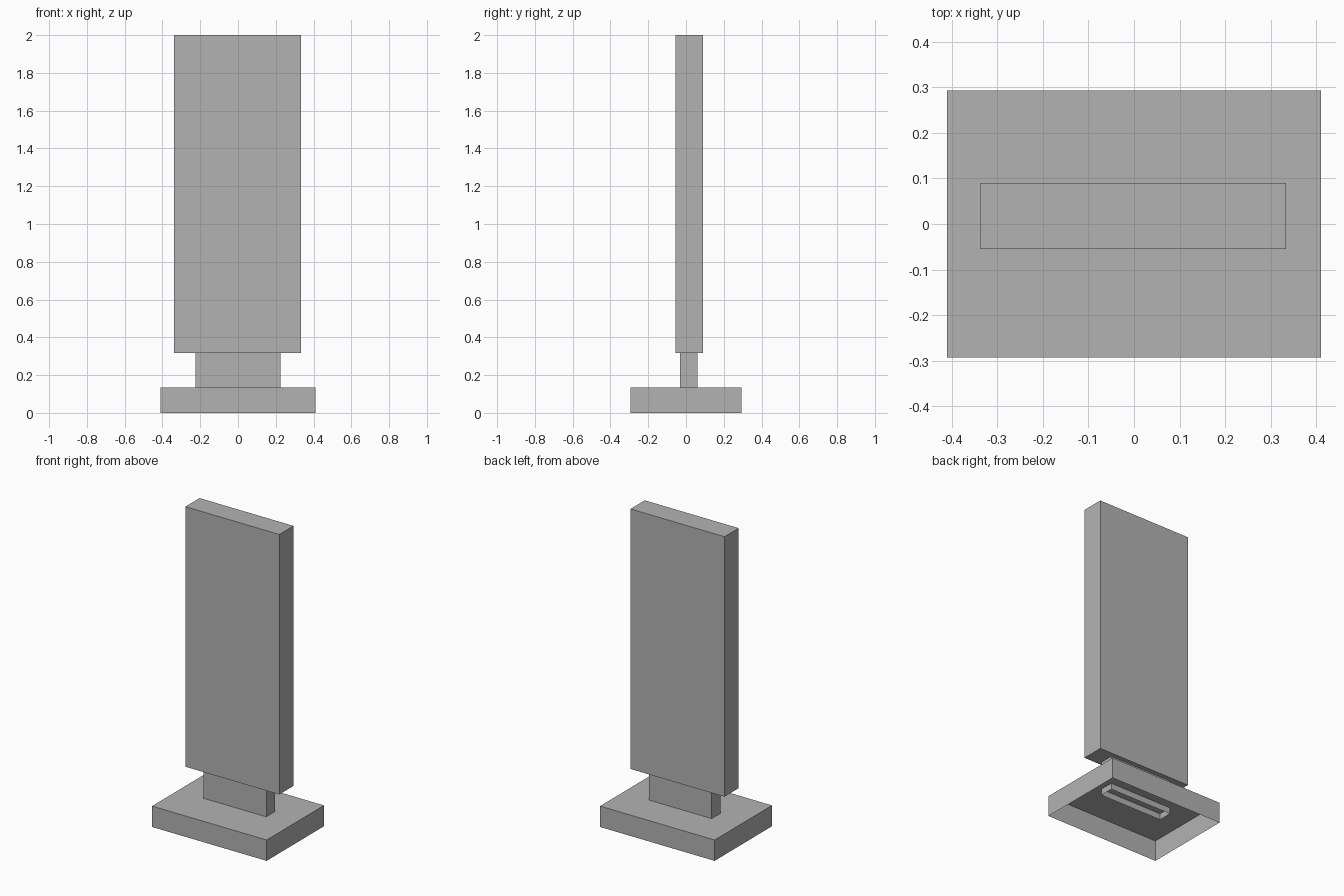
import bpy
import bmesh
from mathutils import Vector

default = bpy.data.objects.get("Cube")
if default:
    bpy.data.objects.remove(default, do_unlink=True)

# Single matte grey
grey = bpy.data.materials.new("matte grey")
grey.use_nodes = True
colour = (0.45, 0.45, 0.45, 1)
grey.diffuse_color = colour
grey.node_tree.nodes["Principled BSDF"].inputs["Base Color"].default_value = colour


def box(name, low, high, open_bottom=False):
    """Box between two corners, optionally a hollow shell open underneath."""
    low, high = Vector(low), Vector(high)
    bm = bmesh.new()
    bmesh.ops.create_cube(bm, size=1)
    bmesh.ops.scale(bm, vec=high - low, verts=bm.verts)
    bm.normal_update()
    if open_bottom:
        under = [f for f in bm.faces if f.normal.z < -0.5]
        bmesh.ops.delete(bm, geom=under, context="FACES_ONLY")
    mesh = bpy.data.meshes.new(name)
    bm.to_mesh(mesh)
    bm.free()
    mesh.materials.append(grey)
    obj = bpy.data.objects.new(name, mesh)
    obj.location = (low + high) / 2
    bpy.context.collection.objects.link(obj)
    return obj


# Hollow plinth, open underneath
box("base", (-0.41, -0.293, 0), (0.41, 0.293, 0.135), open_bottom=True)
# Hollow neck that pokes through the top of the plinth
box("neck", (-0.226, -0.031, 0.095), (0.224, 0.06, 0.32), open_bottom=True)
# Tall upright slab
box("panel", (-0.338, -0.055, 0.318), (0.334, 0.09, 2))
